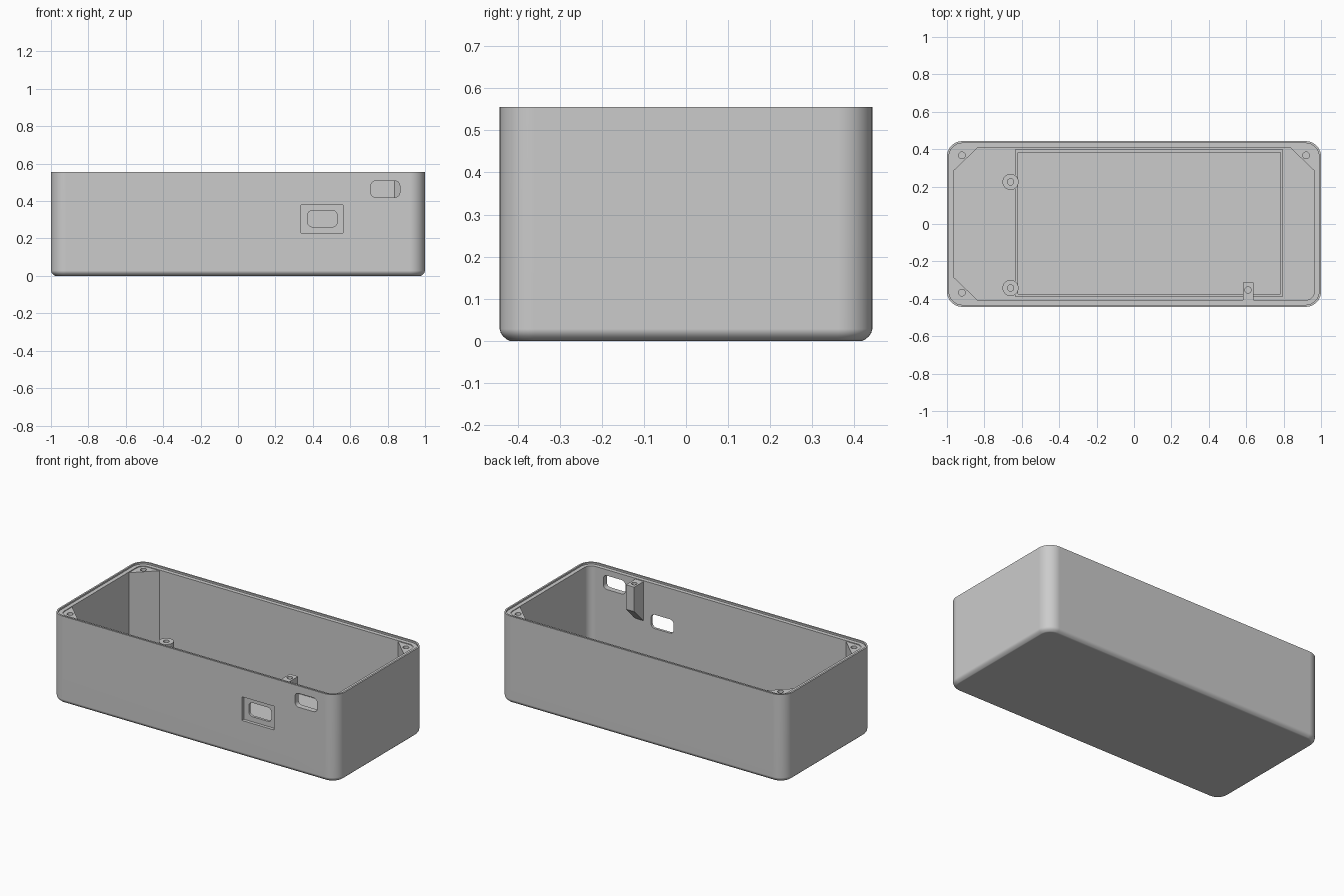
import bpy, bmesh, math

if "Cube" in bpy.data.objects:
    bpy.data.objects.remove(bpy.data.objects["Cube"])

grey = bpy.data.materials.new("grey plastic")
grey.diffuse_color = (0.6, 0.6, 0.6, 1)
grey.use_nodes = True
grey.node_tree.nodes["Principled BSDF"].inputs["Base Color"].default_value = grey.diffuse_color

HX, HY, TOP = 1.0, 0.443, 0.555      # outer half sizes and height
WALL, FLOOR = 0.036, 0.036           # wall and floor thickness


def make(name, bm, smooth=True):
    bmesh.ops.recalc_face_normals(bm, faces=bm.faces)
    me = bpy.data.meshes.new(name)
    bm.to_mesh(me)
    bm.free()
    ob = bpy.data.objects.new(name, me)
    bpy.context.collection.objects.link(ob)
    me.materials.append(grey)
    if smooth:
        activate(ob)
        bpy.ops.object.shade_smooth_by_angle(angle=math.radians(30))
    return ob


def activate(ob):
    bpy.ops.object.select_all(action='DESELECT')
    ob.select_set(True)
    bpy.context.view_layer.objects.active = ob


def loft(name, rings, smooth=True):
    """Skin a list of equal-length rings and cap both ends."""
    bm = bmesh.new()
    rows = [[bm.verts.new(p) for p in ring] for ring in rings]
    n = len(rows[0])
    for a, b in zip(rows, rows[1:]):
        for i in range(n):
            j = (i + 1) % n
            bm.faces.new((a[i], a[j], b[j], b[i]))
    bm.faces.new(rows[0])
    bm.faces.new(rows[-1])
    return make(name, bm, smooth)


def rounded(hx, hy, r, seg):
    pts = []
    for k, (sx, sy) in enumerate(((1, 1), (-1, 1), (-1, -1), (1, -1))):
        for i in range(seg + 1):
            a = math.pi / 2 * (k + i / seg)
            pts.append((sx * (hx - r) + r * math.cos(a),
                        sy * (hy - r) + r * math.sin(a)))
    return pts


def prism(name, pts, z0, z1, smooth=True):
    return loft(name, [[(x, y, z) for x, y in pts] for z in (z0, z1)], smooth)


def disc(x, y, r, seg=24):
    return [(x + r * math.cos(2 * math.pi * i / seg),
             y + r * math.sin(2 * math.pi * i / seg)) for i in range(seg)]


def cut(ob, cutter):
    cutter.hide_render = True
    activate(ob)
    m = ob.modifiers.new("cut", 'BOOLEAN')
    m.operation, m.solver, m.object = 'DIFFERENCE', 'EXACT', cutter
    bpy.ops.object.modifier_apply(modifier=m.name)
    bpy.data.objects.remove(cutter, do_unlink=True)


def wall_cutter(x0, x1, z0, z1, y0, y1, r):
    cx, cz = (x0 + x1) / 2, (z0 + z1) / 2
    pts = rounded((x1 - x0) / 2, (z1 - z0) / 2, r, 6)
    return loft("window_cutter",
                [[(cx + a, y, cz + b) for a, b in pts] for y in (y0, y1)])


# Open case: (inset, height) profile from the underside, over the rim, to the floor
profile = [(0.024, 0), (0.016, 0.004), (0.008, 0.011), (0.003, 0.018), (0, 0.028),
           (0, TOP), (0.011, TOP), (0.011, 0.545), (WALL, 0.545), (WALL, FLOOR)]
case = loft("case", [[(x, y, z) for x, y in rounded(HX - d, HY - d, 0.082 - d, 10)]
                     for d, z in profile])

# Front wall openings and the square recess round the lower one
cut(case, wall_cutter(0.71, 0.865, 0.42, 0.508, -0.5, -0.38, 0.026))
cut(case, wall_cutter(0.337, 0.562, 0.23, 0.38, -0.5, -HY + 0.02, 0.0005))
cut(case, wall_cutter(0.372, 0.53, 0.262, 0.35, -0.5, -0.38, 0.026))
activate(case)
bpy.ops.object.shade_smooth_by_angle(angle=math.radians(30))
wn = case.modifiers.new("even_shading", 'WEIGHTED_NORMAL')
wn.keep_sharp = True

# Full-height corner posts with screw holes
for name, sx, sy in (("back_left", -1, 1), ("front_left", -1, -1), ("back_right", 1, 1)):
    shape = [(0.975, 0.274), (0.975, 0.37), (0.958, 0.40), (0.93, 0.418), (0.825, 0.418)]
    post = prism(name + "_corner_post", [(sx * x, sy * y) for x, y in shape],
                 FLOOR - 0.01, 0.54, False)
    cut(post, prism("hole_cutter", disc(sx * 0.92, sy * 0.367, 0.018), 0.34, 0.6))

# Round mounting bosses
for name, y in (("back_boss", 0.225), ("front_boss", -0.342)):
    boss = prism(name, disc(-0.66, y, 0.043, 32), FLOOR - 0.01, 0.21)
    cut(boss, prism("hole_cutter", disc(-0.66, y, 0.017), 0.08, 0.3))
    activate(boss)
    bpy.ops.object.shade_smooth_by_angle(angle=math.radians(30))

# Wall bracket with a sloping underside and a screw hole
side = [(-0.418, 0.54), (-0.312, 0.54), (-0.312, 0.385), (-0.418, 0.28)]
bracket = loft("wall_bracket", [[(x, y, z) for y, z in side] for x in (0.582, 0.64)], False)
cut(bracket, prism("hole_cutter", disc(0.61, -0.353, 0.017), 0.42, 0.6))

# Low locating frame on the floor
frame = []
for d, z in ((0, FLOOR - 0.01), (0, 0.07), (0.015, 0.07), (0.015, FLOOR - 0.01)):
    x0, x1, y0, y1 = -0.635 + d, 0.797 - d, -0.388 + d, 0.398 - d
    frame.append([(x0, y0, z), (x1, y0, z), (x1, y1, z), (x0, y1, z)])
loft("floor_frame", frame, False)
